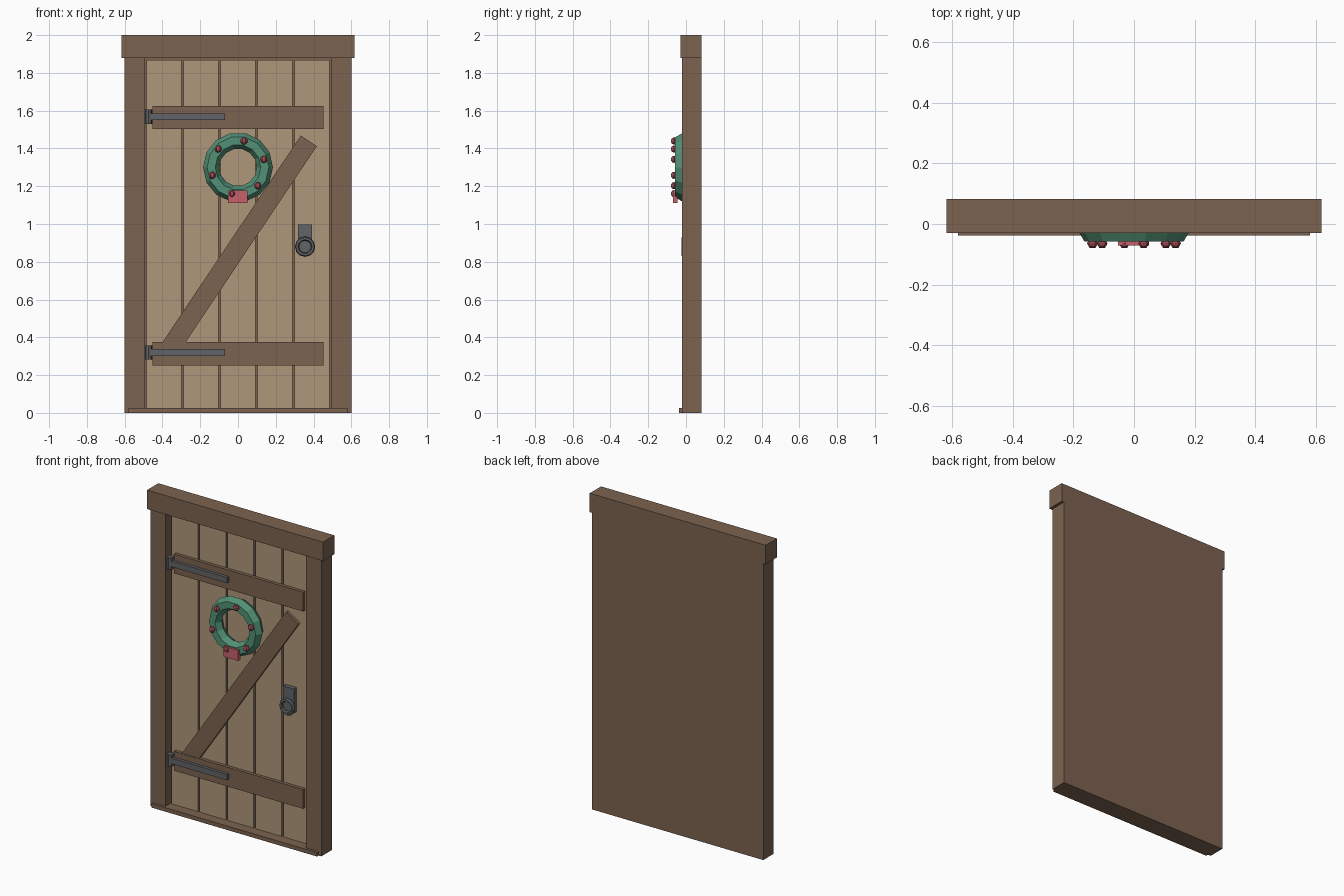
import bpy, math
from mathutils import Vector

if "Cube" in bpy.data.objects:
    bpy.data.objects.remove(bpy.data.objects["Cube"])


def material(name, rgb):
    m = bpy.data.materials.new(name)
    m.diffuse_color = (*rgb, 1.0)
    m.use_nodes = True
    m.node_tree.nodes["Principled BSDF"].inputs["Base Color"].default_value = m.diffuse_color
    return m


FRAME = material("dark wood", (0.20, 0.125, 0.08))
PLANK = material("light wood", (0.43, 0.31, 0.195))
IRON = material("iron grey", (0.12, 0.125, 0.135))
GREEN = material("wreath green", (0.085, 0.28, 0.18))
BERRY = material("berry red", (0.34, 0.07, 0.085))
BOW = material("bow pink red", (0.57, 0.12, 0.15))


def finish(name, mat):
    o = bpy.context.object
    o.name = name
    o.data.materials.append(mat)
    return o


def box(name, mat, x, y, z):
    """Box given by its (min, max) on each axis."""
    lo, hi = Vector((x[0], y[0], z[0])), Vector((x[1], y[1], z[1]))
    bpy.ops.mesh.primitive_cube_add(size=1, location=(lo + hi) / 2)
    o = finish(name, mat)
    o.scale = hi - lo
    return o


def ring(name, mat, loc, major, minor, n, m):
    bpy.ops.mesh.primitive_torus_add(
        location=loc, rotation=(math.pi / 2, 0, 0), major_radius=major,
        minor_radius=minor, major_segments=n, minor_segments=m)
    return finish(name, mat)


BACK = 0.083

# Frame, backing, lintel and sill
for side, s in (("left", -1), ("right", 1)):
    box(side + "_jamb", FRAME, sorted((s * 0.493, s * 0.6)), (-0.022, BACK), (0, 1.88))
box("backing", FRAME, (-0.493, 0.493), (0.04, BACK), (0, 1.88))
box("lintel", FRAME, (-0.617, 0.617), (-0.03, BACK), (1.88, 2.0))
box("sill", FRAME, (-0.58, 0.58), (-0.038, 0.04), (0, 0.025))

# Door planks with narrow gaps
for i in range(5):
    x = (i - 2) * 0.196
    box(f"plank_{i + 1}", PLANK, (x - 0.092, x + 0.092), (0.026, 0.042), (0.02, 1.867))

# Cross battens with strap hinges
for label, zb, zh in (("upper", 1.564, 1.568), ("lower", 0.313, 0.319)):
    box(label + "_batten", FRAME, (-0.453, 0.453), (0.005, 0.028),
        (zb - 0.061, zb + 0.061))
    box(label + "_hinge_strap", IRON, (-0.48, -0.068), (-0.014, 0.008),
        (zh - 0.018, zh + 0.018))
    bpy.ops.mesh.primitive_cylinder_add(vertices=8, radius=0.019, depth=0.075,
                                        location=(-0.474, 0.0, zh))
    finish(label + "_hinge_pin", IRON)

# Diagonal brace, its lower end tucked behind the lower batten
brace = box("diagonal_brace", FRAME, (-0.674, 0.674), (0.008, 0.028), (0.829, 0.931))
brace.rotation_euler.y = -math.radians(56.2)

# Handle plate and pull ring
box("handle_plate", IRON, (0.317, 0.393), (0.0, 0.028), (0.845, 0.997))
ring("handle_ring", IRON, (0.355, -0.014, 0.88), 0.043, 0.011, 12, 6)

# Wreath with berries and bow
ring("wreath", GREEN, (0, -0.02, 1.3), 0.142, 0.043, 14, 6)
for i in range(6):
    a = 0.3 + i * math.pi / 3
    bpy.ops.mesh.primitive_uv_sphere_add(
        segments=6, ring_count=5, radius=0.019,
        location=(0.143 * math.cos(a), -0.064, 1.3 + 0.143 * math.sin(a)),
        rotation=(0, 0, math.pi / 6))
    finish(f"berry_{i + 1}", BERRY)
box("bow", BOW, (-0.052, 0.05), (-0.07, -0.045), (1.11, 1.177))
